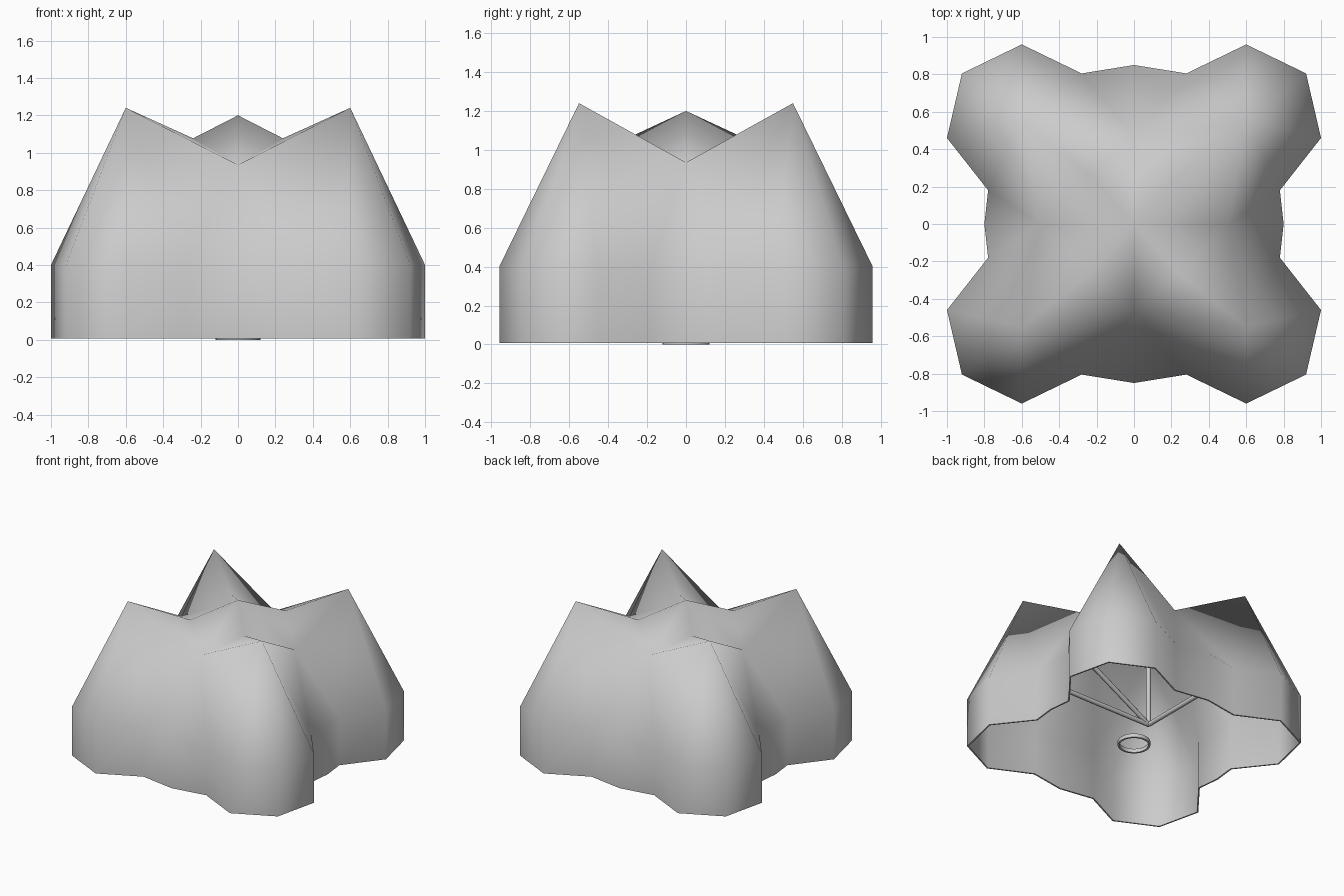
import bpy, bmesh, math
from mathutils import Vector

if "Cube" in bpy.data.objects:
    bpy.data.objects.remove(bpy.data.objects["Cube"])

PX, PY, PZ = 0.6, 0.55, 1.24      # canopy peaks
LOW, EAVE, HUB = 0.006, 0.4, 0.64


def add_object(name, bm):
    mesh = bpy.data.meshes.new(name)
    bm.to_mesh(mesh)
    bm.free()
    ob = bpy.data.objects.new(name, mesh)
    bpy.context.collection.objects.link(ob)
    return ob


def finish(ob, angle, thickness=0):
    bpy.ops.object.select_all(action='DESELECT')
    ob.select_set(True)
    bpy.context.view_layer.objects.active = ob
    if thickness:
        m = ob.modifiers.new("thickness", 'SOLIDIFY')
        m.thickness = thickness
        m.offset = -1
        bpy.ops.object.modifier_apply(modifier=m.name)
    bpy.ops.object.shade_smooth_by_angle(angle=math.radians(angle))


# Canopy: one quarter of the draped cloth, mirrored into four
outline = [(0, .85), (.28, .805), (.6, .96), (.92, .805), (1, .46), (.78, .18), (.8, 0)]
center, saddle, peak = (0, 0, 1.2), (.24, .265, 1.077), (PX, PY, PZ)
mid_y, mid_x = (0, .465, .935), (.505, 0, .935)
eave = [(x, y, EAVE) for x, y in outline]
hem = [(x, y, LOW) for x, y in outline]

faces = [(center, mid_x, saddle), (center, saddle, mid_y),
         (saddle, mid_x, peak), (saddle, peak, mid_y)]
faces += [(mid_y, eave[1], eave[0]), (mid_y, peak, eave[1])]
faces += [(peak, eave[i + 1], eave[i]) for i in range(1, 5)]
faces += [(mid_x, eave[5], peak), (mid_x, eave[6], eave[5])]
faces += [(eave[i], eave[i + 1], hem[i + 1], hem[i]) for i in range(6)]

bm = bmesh.new()
for sx in (1, -1):
    for sy in (1, -1):
        for f in faces:
            bm.faces.new([bm.verts.new((x * sx, y * sy, z)) for x, y, z in f])
bmesh.ops.remove_doubles(bm, verts=bm.verts[:], dist=1e-4)
bmesh.ops.recalc_face_normals(bm, faces=bm.faces[:])
bm.normal_update()
top = max(bm.faces, key=lambda f: abs(f.normal.z))
if top.normal.z < 0:
    bmesh.ops.reverse_faces(bm, faces=bm.faces[:])
finish(add_object("canopy", bm), 88, .012)


# Inner support frame
def bar(name, a, b, r=0.018):
    a, b = Vector(a), Vector(b)
    bm = bmesh.new()
    bmesh.ops.create_cone(bm, cap_ends=True, segments=8, radius1=r, radius2=r,
                          depth=(b - a).length)
    ob = add_object(name, bm)
    ob.location = (a + b) / 2
    ob.rotation_mode = 'QUATERNION'
    ob.rotation_quaternion = (b - a).to_track_quat('Z', 'Y')
    finish(ob, 50)


for s in (1, -1):
    bar("long_beam", (-PX, s * PY, HUB), (PX, s * PY, HUB))
    bar("short_beam", (s * PX, -PY, HUB), (s * PX, PY, HUB))
    for t in (1, -1):
        bar("corner_post", (s * PX, t * PY, HUB), (s * PX, t * PY, PZ - .06))
        bar("brace", (s * PX, t * PY, HUB), (0, t * .47, .88))

# Floor ring
bm = bmesh.new()
bmesh.ops.create_cone(bm, cap_ends=False, segments=32, radius1=.12, radius2=.12, depth=.03)
ring = add_object("floor_ring", bm)
ring.location.z = .015
finish(ring, 40, .015)
